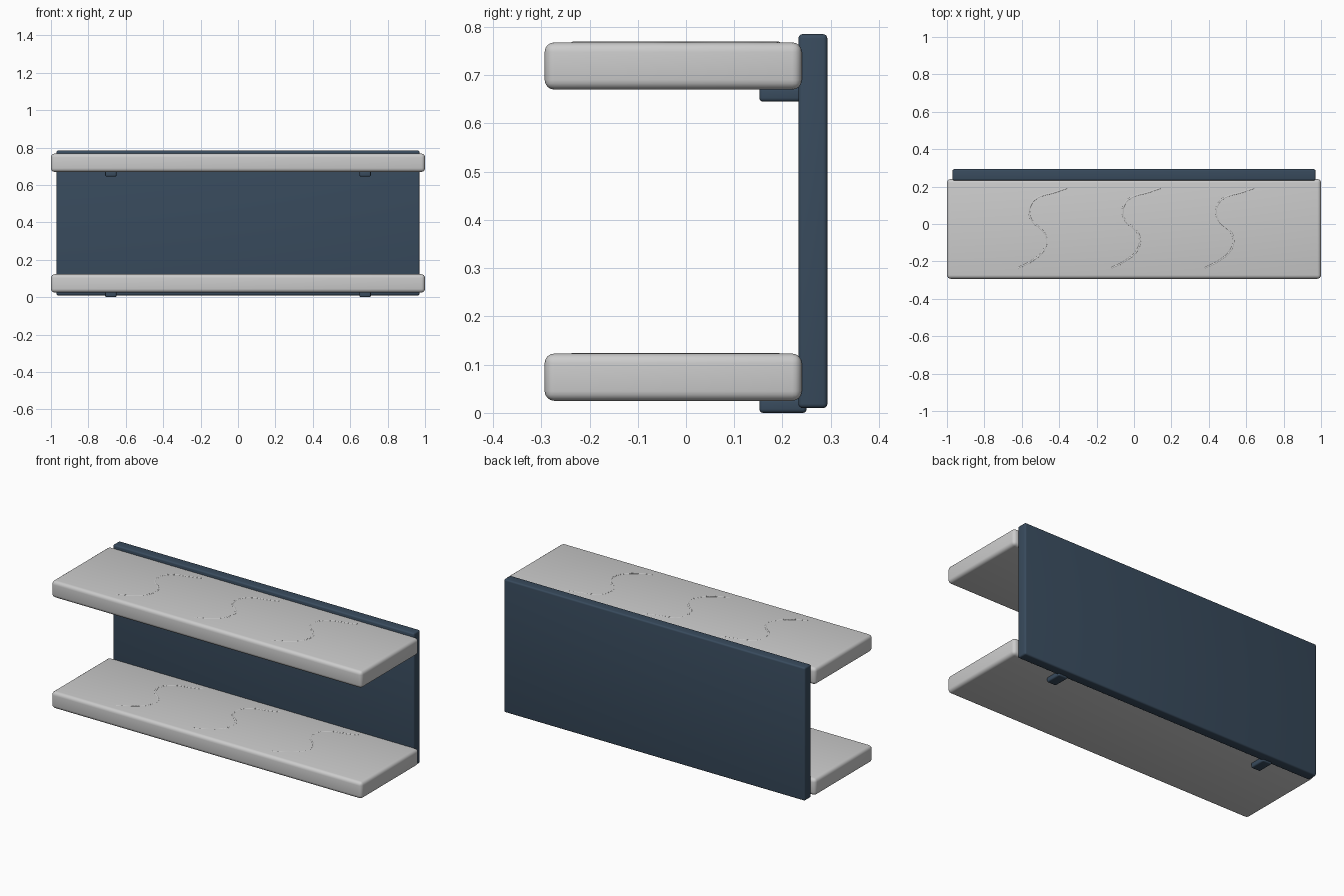
import bpy

if "Cube" in bpy.data.objects:
    bpy.data.objects.remove(bpy.data.objects["Cube"])

navy = bpy.data.materials.new("navy_paint")
navy.diffuse_color = (0.04, 0.07, 0.11, 1)
navy.use_nodes = True
navy.node_tree.nodes["Principled BSDF"].inputs["Base Color"].default_value = navy.diffuse_color


def rounded_box(name, x, y, z, radius, material=None):
    """Bevelled box from (min, max) ranges."""
    ranges = (x, y, z)
    bpy.ops.mesh.primitive_cube_add(size=1, location=[(a + b) / 2 for a, b in ranges])
    ob = bpy.context.object
    ob.name = name
    ob.scale = [b - a for a, b in ranges]
    bpy.ops.object.transform_apply(location=False, rotation=False, scale=True)
    bevel = ob.modifiers.new("round_edges", 'BEVEL')
    bevel.width = radius
    bevel.segments = 4
    bpy.ops.object.modifier_apply(modifier=bevel.name)
    bpy.ops.object.shade_smooth_by_angle()
    if material:
        ob.data.materials.append(material)
    return ob


# S-shaped vein, relative to its centre
VEIN = [(-.12, -.235), (-.05, -.2), (.02, -.135), (.03, -.07), (0, -.025),
        (-.04, .01), (-.06, .055), (-.045, .115), (0, .148), (.07, .168), (.14, .192)]


def vein(name, x, z):
    curve = bpy.data.curves.new(name, 'CURVE')
    curve.dimensions = '3D'
    curve.bevel_depth = 0.006
    curve.bevel_resolution = 2
    curve.resolution_u = 6
    curve.use_fill_caps = True
    spline = curve.splines.new('BEZIER')
    spline.bezier_points.add(len(VEIN) - 1)
    for p, (dx, y) in zip(spline.bezier_points, VEIN):
        p.co = (x + dx, y, z)
        p.handle_left_type = p.handle_right_type = 'AUTO'
    ob = bpy.data.objects.new(name, curve)
    bpy.context.collection.objects.link(ob)
    bpy.ops.object.select_all(action='DESELECT')
    ob.select_set(True)
    bpy.context.view_layer.objects.active = ob
    bpy.ops.object.convert(target='MESH')


# Back panel
rounded_box("back_panel", (-.97, .97), (.233, .293), (.01, .785), .009, navy)

# Shelves with veins on top and brackets beneath
for level, z in (("lower", .025), ("upper", .67)):
    top = z + .098
    rounded_box(level + "_shelf", (-1, 1), (-.293, .24), (z, top), .02)
    for i, x in enumerate((-.5, 0, .5)):
        vein(f"{level}_vein_{i + 1}", x, top - .0045)
    for side, s in (("left", -1), ("right", 1)):
        rounded_box(f"{level}_{side}_bracket", (s * .68 - .03, s * .68 + .03),
                    (.152, .25), (z - .025, z + .005), .008, navy)
